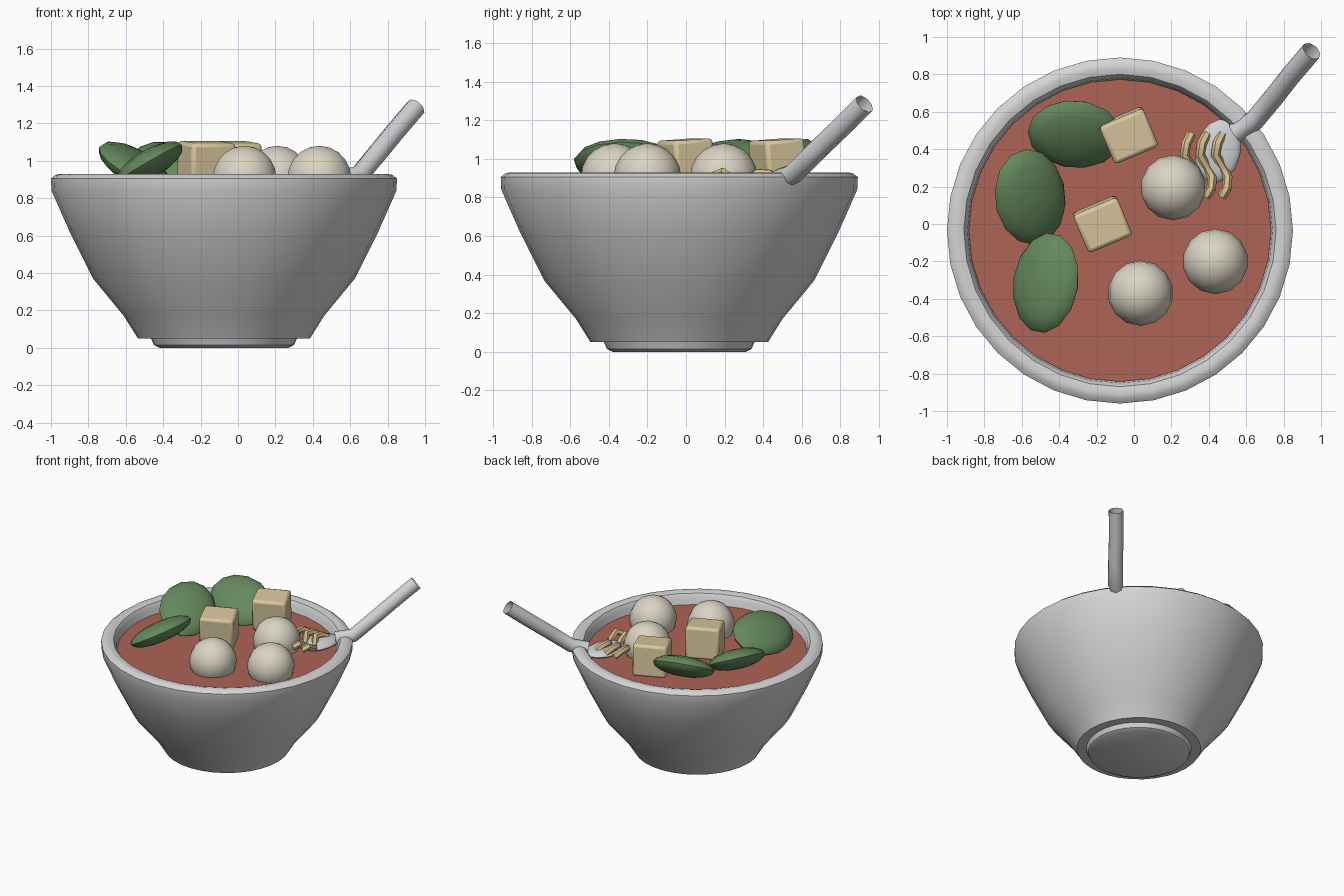
import bpy, math
from mathutils import Vector, Matrix

if "Cube" in bpy.data.objects:
    bpy.data.objects.remove(bpy.data.objects["Cube"])

CX, CY = -0.075, -0.035   # bowl axis


def material(name, rgb):
    m = bpy.data.materials.new(name)
    m.diffuse_color = (*rgb, 1)
    m.use_nodes = True
    m.node_tree.nodes["Principled BSDF"].inputs["Base Color"].default_value = m.diffuse_color
    return m


WHITE = material("bowl_white", (0.66, 0.66, 0.66))
BROTH = material("broth_red", (0.42, 0.125, 0.09))
BALL = material("ball_cream", (0.70, 0.66, 0.55))
LEAF = material("leaf_green", (0.13, 0.25, 0.11))
TOFU = material("tofu_tan", (0.70, 0.58, 0.34))
NOODLE = material("noodle_yellow", (0.68, 0.53, 0.27))
METAL = material("spoon_grey", (0.64, 0.65, 0.67))


def finish(ob, name, mat, angle=40):
    ob.name = name
    ob.data.materials.clear()
    ob.data.materials.append(mat)
    bpy.ops.object.select_all(action='DESELECT')
    ob.select_set(True)
    bpy.context.view_layer.objects.active = ob
    bpy.ops.object.shade_smooth_by_angle(angle=math.radians(angle))
    return ob


def lathe(name, profile, mat, n=32):
    """Revolve (radius, z) points; radius 0 closes on the axis."""
    verts, faces, rings = [], [], []
    for r, z in profile:
        k = 1 if r == 0 else n
        rings.append([len(verts) + i for i in range(k)])
        for i in range(k):
            a = math.tau * i / n
            verts.append((CX + r * math.cos(a), CY + r * math.sin(a), z))
    for a, b in zip(rings, rings[1:]):
        for i in range(n):
            j = (i + 1) % n
            f = [a[i % len(a)], a[j % len(a)], b[j % len(b)], b[i % len(b)]]
            faces.append(list(dict.fromkeys(f)))
    me = bpy.data.meshes.new(name)
    me.from_pydata(verts, [], faces)
    ob = bpy.data.objects.new(name, me)
    bpy.context.collection.objects.link(ob)
    return finish(ob, name, mat)


def ellipsoid(name, loc, radii, mat, long_dir=(1, 0, 0), normal=(0, 0, 1), seg=14, rings=10):
    """Sphere scaled along a long axis, a side axis and a normal."""
    bpy.ops.mesh.primitive_uv_sphere_add(segments=seg, ring_count=rings, radius=1)
    ob = bpy.context.object
    nz = Vector(normal).normalized()
    lx = Vector(long_dir)
    lx = (lx - nz * lx.dot(nz)).normalized()
    rot = Matrix((lx, nz.cross(lx), nz)).transposed().to_4x4()
    ob.data.transform(Matrix.Translation(loc) @ rot @ Matrix.Diagonal((*radii, 1)))
    return finish(ob, name, mat, 50)


def tube(name, pts, radius, res, mat):
    """Open-ended tube along a path."""
    cu = bpy.data.curves.new(name, 'CURVE')
    cu.dimensions = '3D'
    cu.bevel_depth = radius
    cu.bevel_resolution = res
    sp = cu.splines.new('POLY')
    sp.points.add(len(pts) - 1)
    for p, co in zip(sp.points, pts):
        p.co = (*co, 1)
    ob = bpy.data.objects.new(name, cu)
    bpy.context.collection.objects.link(ob)
    bpy.ops.object.select_all(action='DESELECT')
    ob.select_set(True)
    bpy.context.view_layer.objects.active = ob
    bpy.ops.object.convert(target='MESH')
    return finish(bpy.context.object, name, mat, 50)


# Bowl with foot, flared wall and rounded rim
lathe("bowl", [(0, 0), (0.345, 0), (0.375, 0.015), (0.39, 0.05), (0.46, 0.05),
               (0.535, 0.17), (0.70, 0.37), (0.825, 0.62), (0.922, 0.84),
               (0.925, 0.905), (0.90, 0.925), (0.87, 0.93), (0.835, 0.92),
               (0.815, 0.89), (0.805, 0.80), (0.70, 0.55), (0.45, 0.2), (0, 0.14)], WHITE)

# Broth surface
lathe("broth", [(0.808, 0.84), (0, 0.84)], BROTH)

# Round balls
for i, (x, y) in enumerate([(0.035, -0.37), (0.435, -0.20), (0.21, 0.195)]):
    ellipsoid(f"ball_{i + 1}", (x, y, 0.905), (0.175, 0.175, 0.175), BALL)

# Leaves: centre, long direction, facing direction
leaves = [((-0.315, 0.48, 0.975), (0.93, -0.33, 0), (0.12, -0.5, 0.86), (0.26, 0.205, 0.075)),
          ((-0.555, 0.145, 0.97), (-0.38, 0.92, 0), (0.42, -0.22, 0.86), (0.27, 0.205, 0.075)),
          ((-0.472, -0.315, 0.985), (0.18, 0.98, 0), (-0.5, 0.05, 0.86), (0.27, 0.20, 0.075))]
for i, (c, d, n, r) in enumerate(leaves):
    ellipsoid(f"leaf_{i + 1}", c, r, LEAF, d, n, 14, 8)

# Tofu cubes with rounded edges
for i, (x, y) in enumerate([(-0.03, 0.475), (-0.17, 0.0)]):
    bpy.ops.mesh.primitive_cube_add(size=1, location=(x, y, 0.975),
                                    rotation=(math.radians(4), 0, math.radians(23)))
    ob = bpy.context.object
    ob.scale = (0.255, 0.22, 0.25)
    bpy.ops.object.transform_apply(location=False, rotation=False, scale=True)
    bev = ob.modifiers.new("round", 'BEVEL')
    bev.width, bev.segments = 0.02, 2
    finish(ob, f"tofu_{i + 1}", TOFU)

# Wavy noodles
for i in range(3):
    x = 0.305 + 0.083 * i
    tube(f"noodle_{i + 1}", [(x, 0.48, 0.89), (x - 0.025, 0.43, 0.92), (x - 0.035, 0.37, 0.925),
                             (x, 0.31, 0.885), (x + 0.03, 0.25, 0.89),
                             (x + 0.025, 0.19, 0.93), (x, 0.15, 0.91)], 0.026, 1, NOODLE)

# Spoon: shallow bowl and open tube handle
ellipsoid("spoon_bowl", (0.45, 0.39, 0.875), (0.172, 0.12, 0.035), METAL, (0.2, 0.98, 0))
tube("spoon_handle", [(0.54, 0.485, 0.895), (0.645, 0.555, 0.92), (0.745, 0.675, 1.04),
                      (0.835, 0.79, 1.15), (0.95, 0.925, 1.285)], 0.055, 2, METAL)
